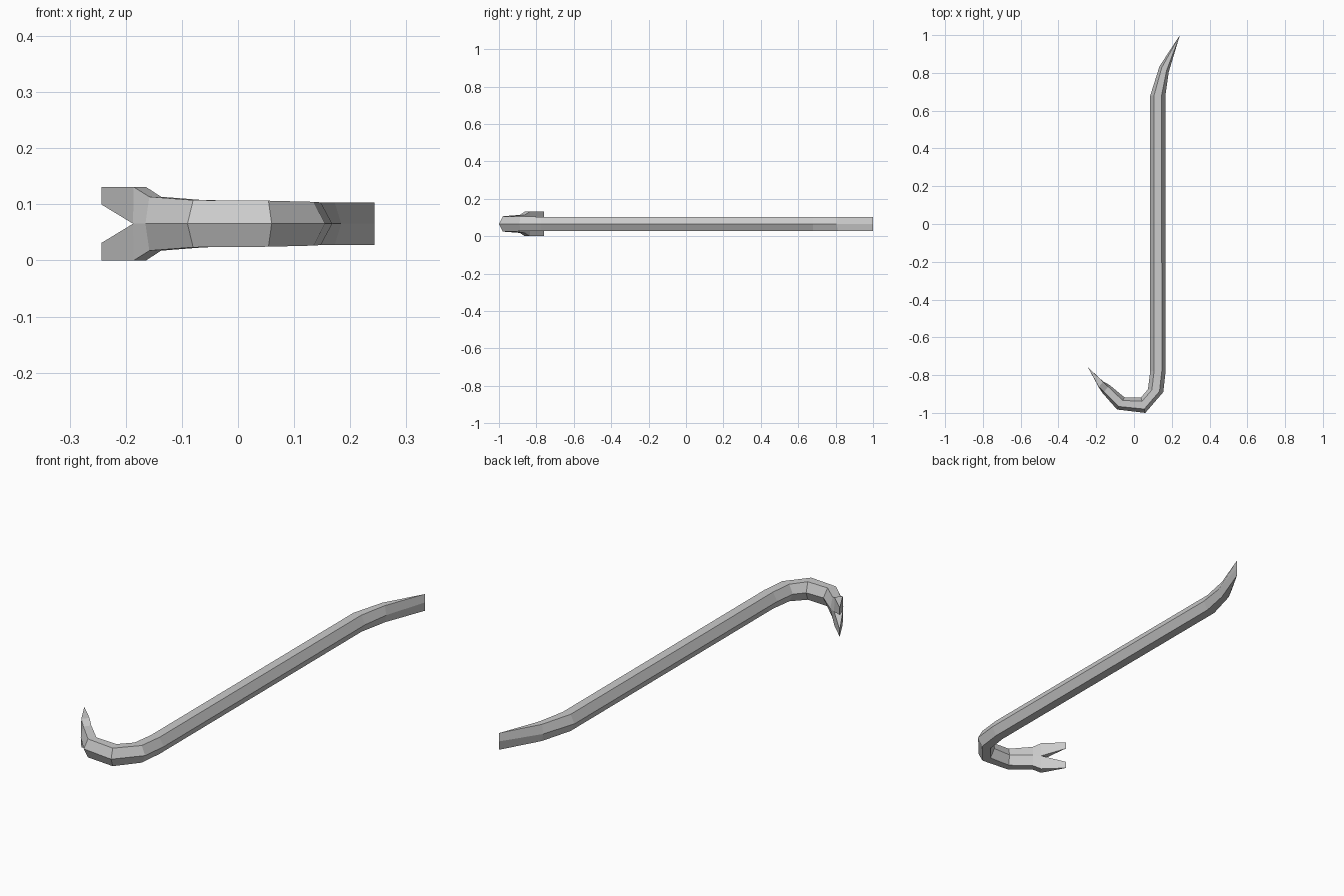
import bpy
import bmesh
from mathutils import Vector

cube = bpy.data.objects.get("Cube")
if cube:
    bpy.data.objects.remove(cube, do_unlink=True)

MID_Z = 0.0655

# Steel material
steel = bpy.data.materials.new("bare_steel")
steel.use_nodes = True
colour = (0.6, 0.6, 0.6, 1)
steel.diffuse_color = colour
steel.node_tree.nodes["Principled BSDF"].inputs["Base Color"].default_value = colour

# Stations along the bar: outer ridge, inner ridge, half height, bevel fraction
stations = [
    ((.184, .805), (.135, .835), .038, .24),     # chisel bend
    ((.166, .68), (.086, .68), .038, .25),       # shaft top
    ((.168, -.775), (.086, -.78), .038, .25),    # shaft bottom
    ((.155, -.89), (.074, -.875), .039, .25),    # hook bends
    ((.06, -1), (.037, -.918), .041, .25),
    ((-.09, -.982), (-.05, -.918), .042, .25),
    ((-.165, -.897), (-.13, -.852), .048, .2),   # neck of claw
    ((-.187, -.864), (-.163, -.834), .0655, .04),  # wide claw root
]


def make_ring(bm, outer, inner, half, bevel):
    """Six-sided section with a ridge on each side and flat top and bottom."""
    outer, inner = Vector(outer), Vector(inner)
    layout = [(0, 0), (bevel, half), (1 - bevel, half),
              (1, 0), (1 - bevel, -half), (bevel, -half)]
    ring = []
    for fraction, height in layout:
        point = outer.lerp(inner, fraction)
        ring.append(bm.verts.new((point.x, point.y, MID_Z + height)))
    return ring


bm = bmesh.new()
rings = [make_ring(bm, *station) for station in stations]

# Bar body
for first, second in zip(rings, rings[1:]):
    for i in range(len(first)):
        j = (i + 1) % len(first)
        bm.faces.new((first[i], first[j], second[j], second[i]))

# Chisel: the first section tapers to an upright edge
edge = {h: bm.verts.new((.243, 1, MID_Z + h * .038)) for h in (-1, 0, 1)}
start = rings[0]
for side in (1, -1):
    top_outer, top_inner = (start[1], start[2]) if side > 0 else (start[5], start[4])
    bm.faces.new((start[0], top_outer, edge[side], edge[0]))
    bm.faces.new((start[3], top_inner, edge[side], edge[0]))
    bm.faces.new((top_outer, top_inner, edge[side]))

# Claw: two mirrored wedge prongs with a notch between them
root = rings[-1]
for side in (1, -1):
    far_outer, far_inner = (root[1], root[2]) if side > 0 else (root[5], root[4])
    tip_far = bm.verts.new((-.243, -.76, MID_Z + side * .0655))
    tip_near = bm.verts.new((-.243, -.76, MID_Z + side * .034))
    bm.faces.new((root[0], far_outer, tip_far, tip_near))
    bm.faces.new((root[3], far_inner, tip_far, tip_near))
    bm.faces.new((far_outer, far_inner, tip_far))
    bm.faces.new((root[0], root[3], tip_near))

bmesh.ops.recalc_face_normals(bm, faces=bm.faces[:])
mesh = bpy.data.meshes.new("pry_bar")
bm.to_mesh(mesh)
bm.free()
mesh.materials.append(steel)
bar = bpy.data.objects.new("pry_bar", mesh)
bpy.context.collection.objects.link(bar)
